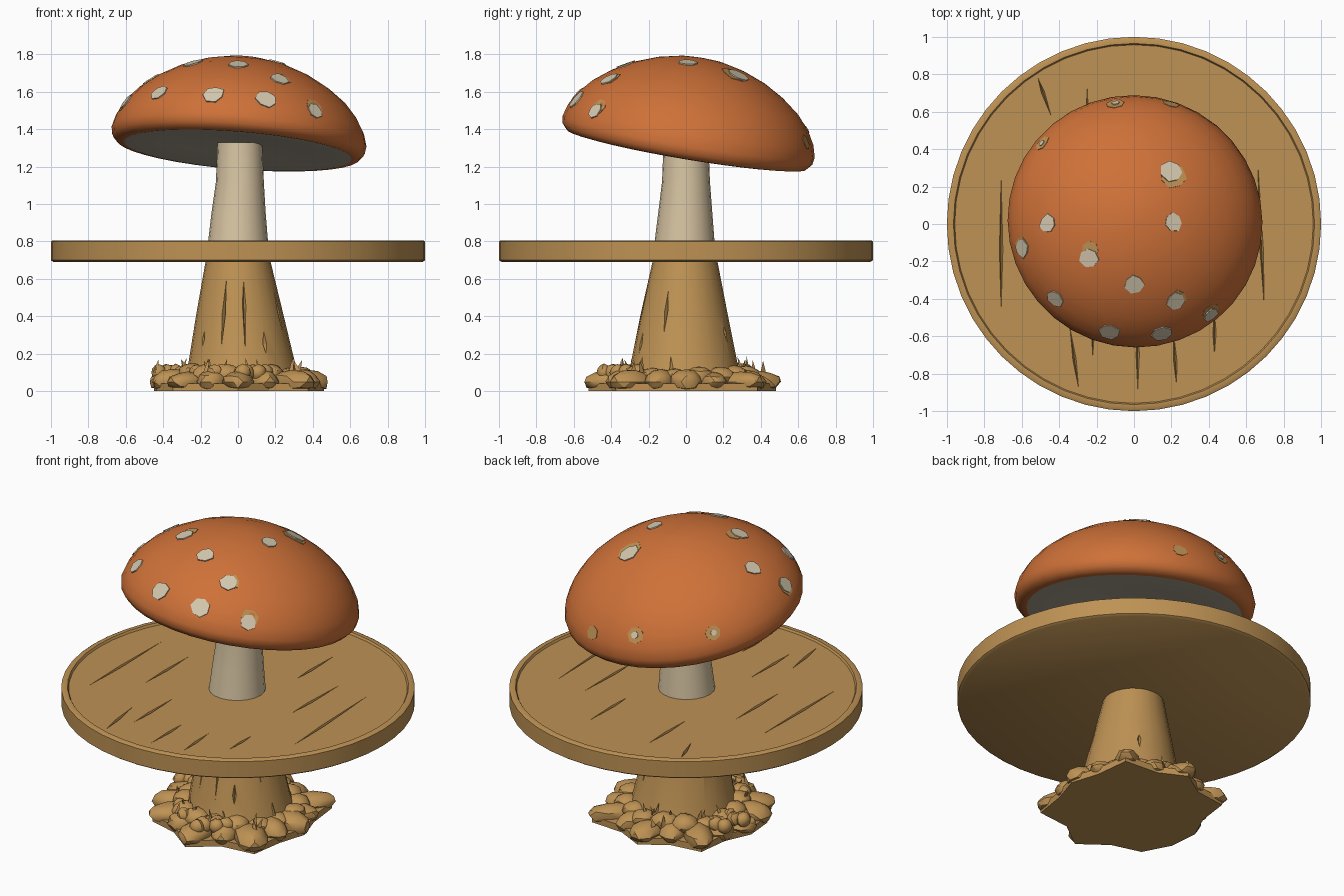
import bpy, bmesh, math, random
from mathutils import Vector, Matrix

if "Cube" in bpy.data.objects:
    bpy.data.objects.remove(bpy.data.objects["Cube"])

random.seed(7)


def material(name, rgb):
    m = bpy.data.materials.new(name)
    lin = [((c / 255 + 0.055) / 1.055) ** 2.4 for c in rgb]
    m.diffuse_color = (*lin, 1)
    m.use_nodes = True
    m.node_tree.nodes["Principled BSDF"].inputs["Base Color"].default_value = m.diffuse_color
    return m


WOOD = material("tan wood", (190, 146, 84))
ORANGE = material("orange cap", (206, 113, 56))
CREAM = material("cream stem", (216, 197, 163))
SPOT = material("pale spot", (212, 200, 174))
GILL = material("grey gills", (178, 169, 152))


def finish(name, bm, mats, angle=35):
    """Turn a bmesh into a shaded object."""
    bmesh.ops.recalc_face_normals(bm, faces=bm.faces)
    me = bpy.data.meshes.new(name)
    bm.to_mesh(me)
    bm.free()
    ob = bpy.data.objects.new(name, me)
    bpy.context.collection.objects.link(ob)
    for m in mats:
        me.materials.append(m)
    smooth(ob, angle)
    return ob


def smooth(ob, angle):
    bpy.ops.object.select_all(action='DESELECT')
    ob.select_set(True)
    bpy.context.view_layer.objects.active = ob
    if angle:
        bpy.ops.object.shade_smooth_by_angle(angle=math.radians(angle))


def loft(rings, n):
    """Closed stack of rings (cx, cy, z, radius)."""
    bm = bmesh.new()
    loops = [[bm.verts.new((cx + r * math.cos(2 * math.pi * i / n),
                            cy + r * math.sin(2 * math.pi * i / n), z)) for i in range(n)]
             for cx, cy, z, r in rings]
    for a, b in zip(loops, loops[1:]):
        for i in range(n):
            j = (i + 1) % n
            bm.faces.new((a[i], a[j], b[j], b[i]))
    bm.faces.new(loops[0])
    bm.faces.new(loops[-1])
    return bm


def carve(ob, grooves, width, depth, angle=35):
    """Cut tapered V grooves; each groove is (start, end, inward direction)."""
    bm = bmesh.new()
    for a, b, inward in grooves:
        a, b, d = Vector(a), Vector(b), Vector(inward).normalized()
        side = (b - a).cross(d).normalized() * width
        mid = a.lerp(b, random.uniform(0.35, 0.65))
        v = [bm.verts.new(p) for p in (a, mid + side, b, mid - side, mid + d * depth)]
        bm.faces.new(v[:4])
        for i in range(4):
            bm.faces.new((v[i], v[(i + 1) % 4], v[4]))
    cutter = finish("groove_cutter", bm, [WOOD], 0)
    cutter.hide_render = True
    mod = ob.modifiers.new("grooves", 'BOOLEAN')
    mod.operation, mod.solver, mod.object = 'DIFFERENCE', 'EXACT', cutter
    smooth(ob, 0)
    bpy.ops.object.modifier_apply(modifier=mod.name)
    bpy.data.objects.remove(cutter)
    smooth(ob, angle)


# Round table top with a raised lip and plank cracks
top = finish("table_top", loft([(0, 0, z, r) for z, r in (
    (.69, .985), (.70, 1), (.80, 1), (.806, .99), (.806, .965), (.793, .958))], 48), [WOOD])
cracks = [(-.71, -.56, -.71, .38), (.70, -.53, .655, .47), (-.35, -.50, -.29, -.92),
          (.02, -.55, .02, -.94), (.21, -.55, .23, -.90), (.43, -.45, .43, -.73),
          (-.52, .80, -.43, .54), (-.25, .30, -.25, .78), (.20, .25, .20, .74),
          (-.47, -.30, -.47, .25), (.44, -.15, .45, .45), (-.22, -.75, -.22, -.25)]
carve(top, [((a, b, .80), (c, d, .80), (0, 0, -1)) for a, b, c, d in cracks], .012, .03)

# Trunk below the table with vertical bark cracks
trunk = finish("trunk", loft([(.02, -.01, 0, .33), (.02, -.01, .15, .285),
                              (.01, -.01, .4, .235), (0, -.005, .7, .172)], 24), [WOOD])
bark = []
for az, z0, z1 in ((-112, .18, .66), (-84, .16, .67), (-60, .2, .33), (-25, .3, .6),
                   (-140, .22, .34), (60, .25, .35), (150, .3, .5)):
    c, s = math.cos(math.radians(az)), math.sin(math.radians(az))
    pts = [(.01 + (.32 - .2 * z) * c, -.01 + (.32 - .2 * z) * s, z) for z in (z0, z1)]
    bark.append((*pts, (-c, -s, 0)))
carve(trunk, bark, .012, .035)

# Cream stem above the table
finish("stem", loft([(0, -.008, .78, .162), (.003, -.004, .95, .145),
                     (.01, 0, 1.12, .128), (.01, 0, 1.33, .12)], 20), [CREAM])

# Tilted cap with grey underside
profile = [(.02, .03), (.35, .02), (.61, -.005), (.65, .0), (.677, .03), (.683, .07),
           (.665, .135), (.625, .205), (.56, .28), (.47, .35), (.36, .413),
           (.24, .46), (.12, .488), (.02, .497)]
bm = loft([(0, 0, h, r) for r, h in profile], 36)
bmesh.ops.recalc_face_normals(bm, faces=bm.faces)
for f in bm.faces:
    if f.calc_center_median().z < .025 and f.calc_center_median().xy.length < .62 and f.normal.z < 0:
        f.material_index = 1
    if len(f.verts) > 4 and f.normal.z < 0:
        f.material_index = 1
tilt = Vector((0, 0, 1)).rotation_difference(Vector((.08, .167, 1))).to_matrix().to_4x4()
bm.transform(Matrix.Translation((0, .003, 1.292)) @ tilt)
cap = finish("mushroom_cap", bm, [ORANGE, GILL], 50)


# Spots: thin irregular plates laid on the cap
def add_spot(bm, x, y, radius, lift):
    hit, loc, nor, _ = cap.ray_cast(Vector((x, y, 3)), Vector((0, 0, -1)))
    if not hit:
        return
    u = nor.orthogonal().normalized()
    w = nor.cross(u)
    lower, upper = [], []
    for i in range(7):
        a = 2 * math.pi * i / 7
        p = loc + (u * math.cos(a) + w * math.sin(a)) * radius * random.uniform(.88, 1.12)
        ok, q, qn, _ = cap.closest_point_on_mesh(p)
        lower.append(bm.verts.new(q - nor * .002))
        upper.append(bm.verts.new(q + nor * lift))
    for i in range(7):
        j = (i + 1) % 7
        bm.faces.new((lower[i], lower[j], upper[j], upper[i]))
    bm.faces.new(lower)
    bm.faces.new(upper)


bm = bmesh.new()
for x, y, r in ((-.46, 0, .05), (-.595, -.13, .05), (-.24, -.18, .055), (-.42, -.40, .05),
                (-.13, -.575, .055), (0, -.32, .052), (.15, -.585, .055), (.22, -.41, .05),
                (.41, -.485, .048), (.21, .01, .05), (.20, .28, .06),
                (-.10, .645, .022), (-.49, .43, .018)):
    add_spot(bm, x, y, r, .007)
finish("cap_spots", bm, [SPOT], 20)

bm = bmesh.new()
for x, y, r in ((.21, .255, .07), (-.235, -.14, .045), (-.10, .645, .055), (.20, .64, .045),
                (-.49, .43, .045), (.41, -.47, .055), (.235, -.40, .05), (-.6, -.12, .055)):
    add_spot(bm, x, y, r, .003)
finish("spot_halos", bm, [WOOD], 20)


# Root mound: ring of lumps around the trunk, flat at the bottom
def lump(bm, az, dist, z, size):
    v = bmesh.ops.create_icosphere(bm, subdivisions=2, radius=1)['verts']
    for p in v:
        p.co *= random.uniform(.93, 1.05)
    m = (Matrix.Rotation(az, 4, 'Z') @ Matrix.Translation((dist, 0, z))
         @ Matrix.Diagonal((*size, 1)))
    for p in v:
        p.co = m @ p.co
        p.co.z = max(p.co.z, .008)


reach = [.49, .47, .57, .46, .51, .44, .53, .44, .48, .5, .52, .46, .55, .46, .56, .47]
bm = bmesh.new()
for i, r in enumerate(reach):
    az = math.radians(22.5 * i)
    long = .09 + (r - .4) * .4
    lump(bm, az, r - long, .05, (long, random.uniform(.075, .10), random.uniform(.055, .075)))
    lump(bm, az + .2, random.uniform(.29, .34), random.uniform(.07, .1),
         (.075, .075, random.uniform(.045, .06)))
for i in range(14):
    lump(bm, math.radians(random.uniform(150, 300)), random.uniform(.33, .44), .10,
         (.04, .045, .045))
finish("root_lumps", bm, [WOOD], 30)
bm = bmesh.new()
sole = []
for i, r in enumerate(reach):
    a = math.radians(22.5 * i)
    sole.append(bm.verts.new(((r - .03) * math.cos(a), (r - .03) * math.sin(a), 0)))
base = bm.faces.new(sole)
up = bmesh.ops.extrude_face_region(bm, geom=[base])['geom']
bmesh.ops.translate(bm, vec=(0, 0, .04), verts=[g for g in up if isinstance(g, bmesh.types.BMVert)])
finish("root_base", bm, [WOOD], 20)

# Small splinters poking out of the mound
bm = bmesh.new()
for i in range(26):
    a, r = random.uniform(0, 2 * math.pi), random.uniform(.28, .44)
    h = random.uniform(.06, .10)
    lean = Matrix.Rotation(random.uniform(-.4, .4), 4, 'X') @ Matrix.Rotation(random.uniform(-.4, .4), 4, 'Y')
    bmesh.ops.create_cone(bm, cap_ends=True, segments=3, radius1=.018, radius2=0, depth=h,
                          matrix=Matrix.Translation((r * math.cos(a), r * math.sin(a), .12 + h * .2)) @ lean)
finish("splinters", bm, [WOOD], 0)
